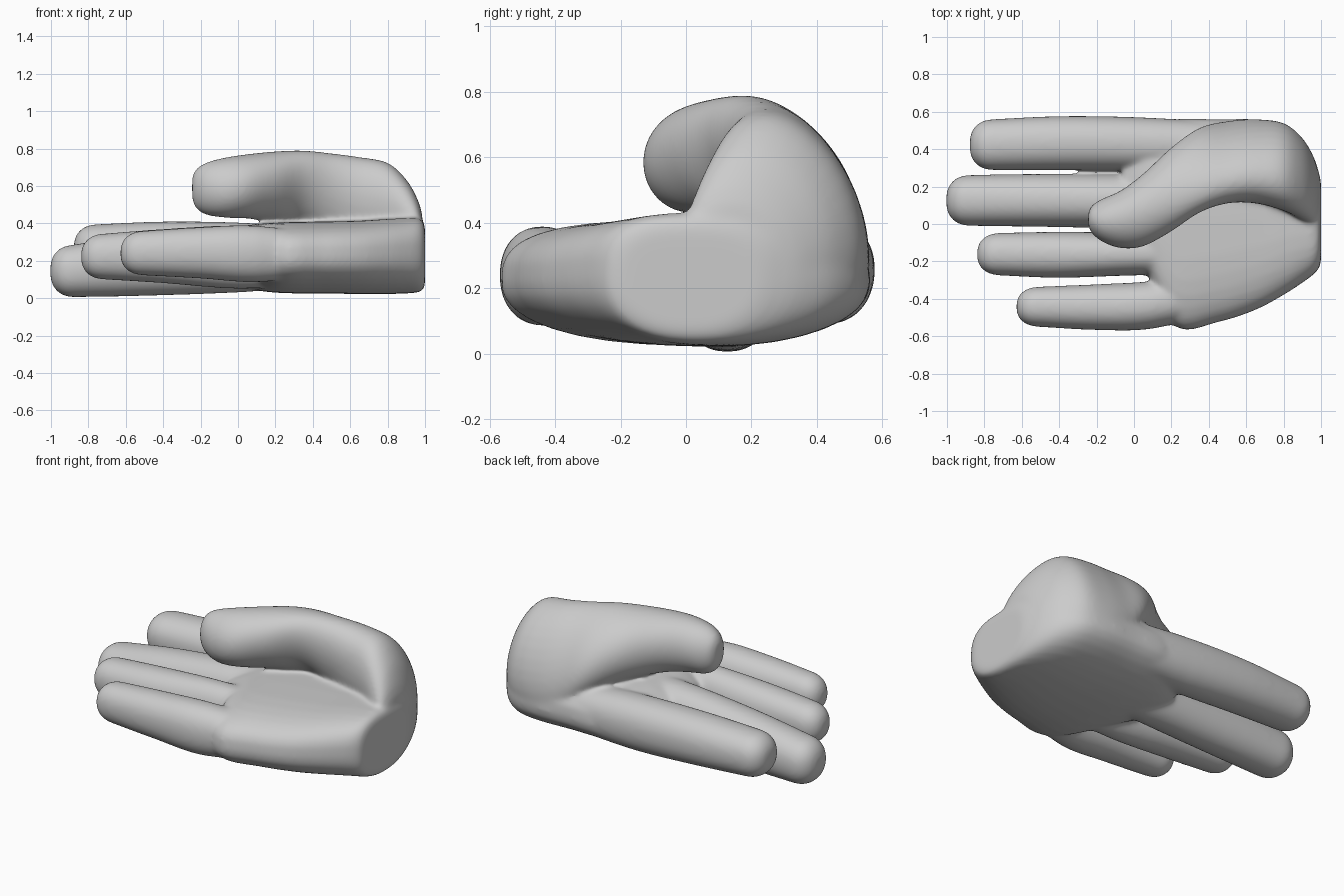
import bpy, bmesh, math

cube = bpy.data.objects.get("Cube")
if cube:
    bpy.data.objects.remove(cube)

SIDES = 32


def power(v, p):
    return math.copysign(abs(v) ** p, v)


def spline(a, b, c, d, t):
    """Catmull-Rom blend between two neighbouring sections."""
    return [q + t / 2 * (r - p + t * (2 * p - 5 * q + 4 * r - s + t * (3 * q - p - 3 * r + s)))
            for p, q, r, s in zip(a, b, c, d)]


def smooth_sections(sections, steps=4):
    padded = [sections[0]] + sections + [sections[-1]]
    out = []
    for i in range(len(sections) - 1):
        out += [spline(*padded[i:i + 4], k / steps) for k in range(steps)]
    return out + [list(sections[-1])]


def loft(bm, sections, upper, lower):
    """Capped skin of sections (x, y min, y max, z min, z max, lean of the top in y)."""
    rings = []
    for x, y0, y1, z0, z1, lean in sections:
        half = math.sqrt(((y1 - y0) / 2) ** 2 - lean ** 2)
        ring = []
        for k in range(SIDES):
            a = math.tau * k / SIDES
            e = 2 / (upper if math.sin(a) > 0 else lower)
            up = power(math.sin(a), e)
            y = (y0 + y1) / 2 + half * power(math.cos(a), e) + lean * up
            z = (z0 + z1) / 2 + (z1 - z0) / 2 * up
            ring.append(bm.verts.new((x, y, z)))
        rings.append(ring)
    for r, s in zip(rings, rings[1:]):
        for k in range(SIDES):
            n = (k + 1) % SIDES
            bm.faces.new((r[k], r[n], s[n], s[k]))
    bm.faces.new(rings[0][::-1])
    bm.faces.new(rings[-1])


def finger(bm, sections, dome=0.12):
    """Finger with a blunt rounded tip at its first section."""
    x, y0, y1, z0, z1 = sections[0]
    cy, cz = (y0 + y1) / 2, (z0 + z1) / 2
    tip = []
    for k in range(1, 8):
        a = math.pi / 2 * k / 8
        s = math.sin(a) ** 0.8
        tip.append([x - dome * math.cos(a), cy + (y0 - cy) * s, cy + (y1 - cy) * s,
                    cz + (z0 - cz) * s, cz + (z1 - cz) * s])
    loft(bm, [s + [0] for s in tip + smooth_sections(sections)], 2.2, 2.2)


bm = bmesh.new()

# Index, middle, ring and little fingers
finger(bm, [(-0.76, 0.288, 0.56, 0.13, 0.395), (-0.4, 0.288, 0.577, 0.11, 0.41),
            (0.0, 0.285, 0.572, 0.09, 0.405), (0.4, 0.28, 0.55, 0.10, 0.38)])
finger(bm, [(-0.885, -0.01, 0.262, 0.005, 0.285), (-0.5, -0.015, 0.268, 0.012, 0.345),
            (0.0, -0.02, 0.266, 0.03, 0.39), (0.4, -0.02, 0.26, 0.06, 0.38)])
finger(bm, [(-0.72, -0.275, -0.047, 0.10, 0.345), (-0.4, -0.288, -0.042, 0.08, 0.37),
            (0.0, -0.275, -0.045, 0.05, 0.39), (0.4, -0.27, -0.04, 0.07, 0.37)])
finger(bm, [(-0.51, -0.55, -0.335, 0.122, 0.36), (-0.2, -0.567, -0.322, 0.105, 0.38),
            (0.1, -0.56, -0.305, 0.085, 0.388), (0.45, -0.47, -0.26, 0.12, 0.34)])

# Palm down to the flat wrist end
palm = [
    (-0.06, -0.10, 0.36, 0.10, 0.34), (0.06, -0.24, 0.50, 0.05, 0.39),
    (0.22, -0.55, 0.56, 0.028, 0.405), (0.45, -0.525, 0.56, 0.025, 0.41),
    (0.65, -0.46, 0.56, 0.022, 0.415), (0.80, -0.38, 0.535, 0.022, 0.425),
    (0.90, -0.315, 0.46, 0.025, 0.43), (0.96, -0.27, 0.36, 0.03, 0.43),
    (0.99, -0.235, 0.27, 0.045, 0.41), (1.0, -0.20, 0.22, 0.07, 0.38)]
loft(bm, [s + [0] for s in smooth_sections(palm)], 3.0, 2.2)

# Thumb folding over from its mound, which leans towards the palm
loft(bm, smooth_sections([
    (-0.245, -0.01, 0.06, 0.53, 0.65, 0), (-0.225, -0.05, 0.10, 0.48, 0.69, 0),
    (-0.17, -0.095, 0.135, 0.445, 0.725, 0), (-0.07, -0.13, 0.18, 0.43, 0.752, 0.01),
    (0.05, -0.12, 0.27, 0.425, 0.77, 0), (0.2, -0.04, 0.41, 0.40, 0.785, -0.05),
    (0.35, 0.06, 0.515, 0.33, 0.79, -0.11), (0.5, 0.11, 0.55, 0.18, 0.775, -0.11),
    (0.65, 0.11, 0.56, 0.10, 0.755, -0.09), (0.8, 0.07, 0.54, 0.10, 0.725, -0.07),
    (0.9, 0.02, 0.46, 0.10, 0.635, -0.04), (0.96, -0.01, 0.36, 0.10, 0.53, -0.02),
    (0.985, 0.0, 0.28, 0.12, 0.45, 0)]), 2.0, 2.0)

bmesh.ops.recalc_face_normals(bm, faces=bm.faces)
mesh = bpy.data.meshes.new("hand")
bm.to_mesh(mesh)
bm.free()
hand = bpy.data.objects.new("hand", mesh)
bpy.context.collection.objects.link(hand)

# Fuse the parts into one soft skin
fuse = hand.modifiers.new("fuse", 'REMESH')
fuse.mode = 'VOXEL'
fuse.voxel_size = 0.011
fuse.use_smooth_shade = True
soften = hand.modifiers.new("soften", 'SMOOTH')
soften.factor = 0.5
soften.iterations = 24

grey = bpy.data.materials.new("plain grey")
grey.use_nodes = True
colour = (0.6, 0.6, 0.6, 1.0)
grey.diffuse_color = colour
grey.node_tree.nodes["Principled BSDF"].inputs["Base Color"].default_value = colour
mesh.materials.append(grey)
